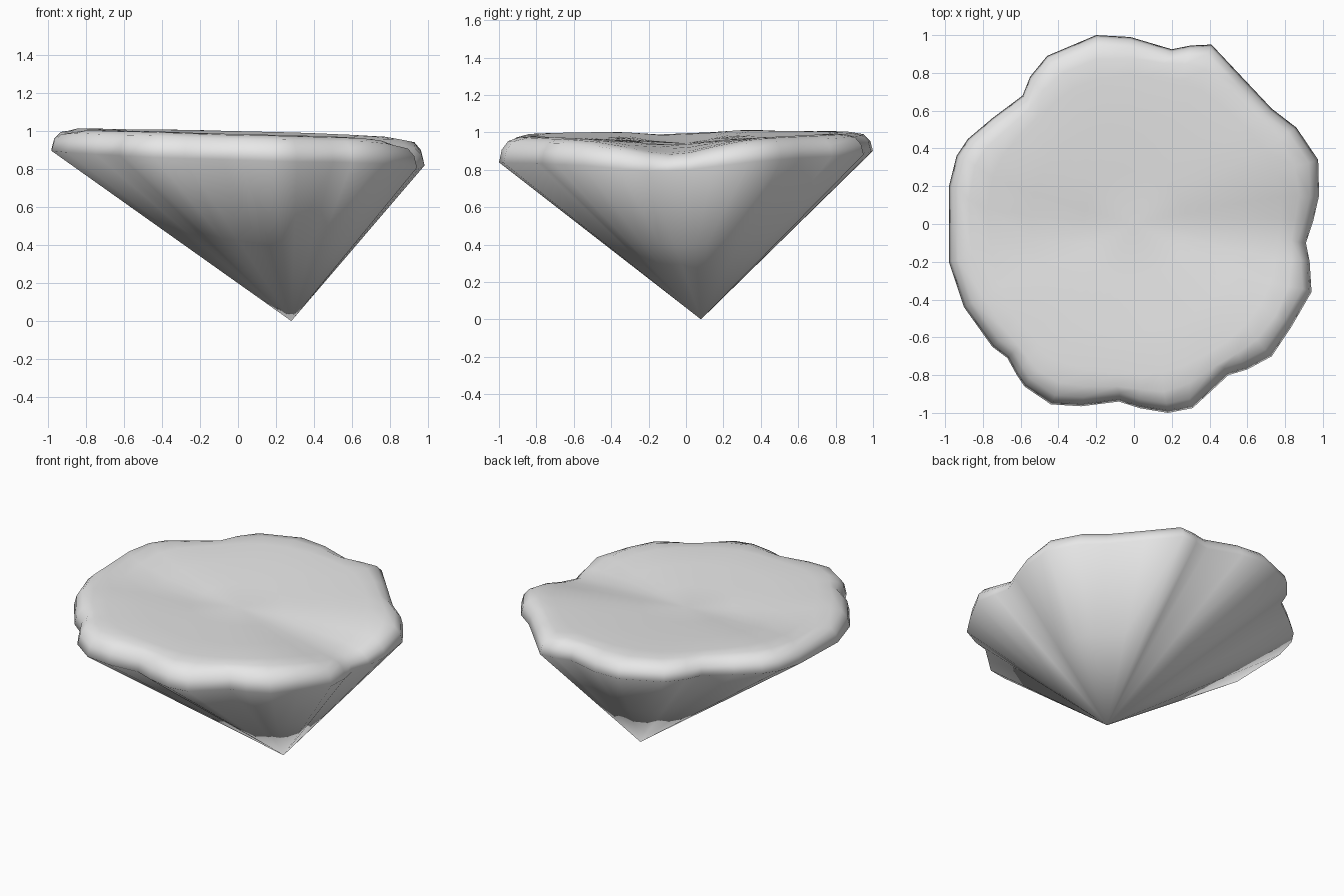
import bpy
import bmesh
from math import exp
from mathutils import Vector

cube = bpy.data.objects.get("Cube")
if cube:
    bpy.data.objects.remove(cube, do_unlink=True)

# Lobed plan outline, counter-clockwise from the +x side
OUTLINE = [(.98, .15), (.975, .34), (.86, .51), (.73, .61), (.57, .78), (.41, .95),
           (.3, .945), (.2, .925), (-.02, .99), (-.2, 1), (-.46, .89), (-.55, .78),
           (-.59, .68), (-.75, .56), (-.88, .45), (-.94, .36), (-.98, .2), (-.98, -.2),
           (-.9, -.44), (-.75, -.65), (-.67, -.71), (-.62, -.8), (-.58, -.86),
           (-.44, -.955), (-.28, -.965), (-.08, -.94), (.03, -.975), (.18, -1),
           (.31, -.975), (.5, -.8), (.6, -.77), (.73, -.7), (.83, -.55), (.94, -.36),
           (.93, -.2), (.91, -.1), (.95, .02)]
TIP = Vector((.28, .08, 0))
outline = [Vector((x, y, 0)) for x, y in OUTLINE]


def dip(p):
    """Sag of the rim at the notch on the +x side."""
    return .06 * exp(-((p.x - .9) ** 2 + (p.y + .1) ** 2) / .12)


def brow(p):
    """Height of the widest edge of the rim."""
    return .87 - .03 * p.x + .025 * p.y - .8 * dip(p)


def crown(p):
    """Height of the dished top, with a shallow valley running across it."""
    bowl = .04 * min(p.length, 1) ** 2
    valley = .025 * exp(-((p.y + .05) / .2) ** 2)
    return .965 - .025 * p.x + .01 * p.y + bowl - valley - dip(p)


def smoothed(points, rounds):
    for _ in range(rounds):
        points = [(points[i - 1] + 2 * p + points[(i + 1) % len(points)]) / 4
                  for i, p in enumerate(points)]
    return points


def at_height(points, scale, blend):
    """Scale the outline and set each point between brow (0) and crown (1)."""
    ring = []
    for p in points:
        q = p * scale
        q.z = brow(p) + (crown(q) - brow(p)) * blend
        ring.append(q)
    return ring


# Rock sides: straight rulings from the rim to an off-centre point
edge = at_height(outline, 1, 0)
rings = [[TIP.lerp(p, .5) for p in edge], edge]

# Rounded rim, then the gently dished top
for scale, blend, rounds in ((.985, .45, 0), (.95, .77, 0), (.9, .93, 1),
                             (.82, 1, 3), (.6, 1, 6), (.3, 1, 8)):
    rings.append(at_height(smoothed(outline, rounds), scale, blend))

bm = bmesh.new()
loops = [[bm.verts.new(p) for p in ring] for ring in rings]
count = len(outline)
for low, high in zip(loops, loops[1:]):
    for i in range(count):
        j = (i + 1) % count
        bm.faces.new((low[i], low[j], high[j], high[i]))

# Close the point and the middle of the top with fans
tip = bm.verts.new(TIP)
centre = bm.verts.new((0, 0, crown(Vector((0, 0, 0)))))
for i in range(count):
    j = (i + 1) % count
    bm.faces.new((tip, loops[0][j], loops[0][i]))
    bm.faces.new((centre, loops[-1][i], loops[-1][j]))
bmesh.ops.recalc_face_normals(bm, faces=bm.faces)
for face in bm.faces:
    face.smooth = True

mesh = bpy.data.meshes.new("floating_rock")
bm.to_mesh(mesh)
bm.free()
rock = bpy.data.objects.new("floating_rock", mesh)
bpy.context.collection.objects.link(rock)

# Single pale grey stone colour
stone = bpy.data.materials.new("pale_grey_stone")
stone.use_nodes = True
colour = (.8, .8, .8, 1)
stone.diffuse_color = colour
stone.node_tree.nodes["Principled BSDF"].inputs["Base Color"].default_value = colour
mesh.materials.append(stone)
